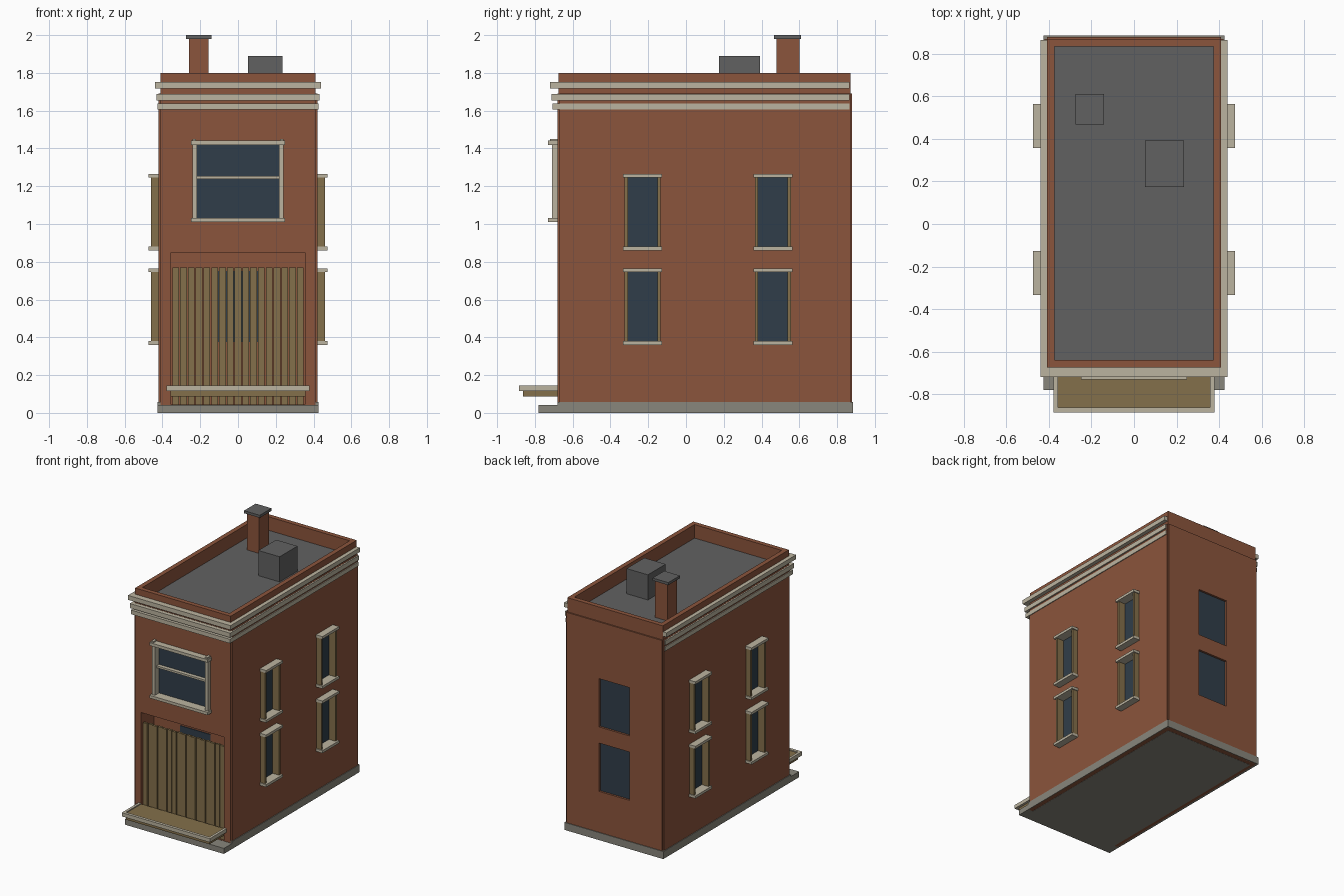
import bpy, bmesh

if "Cube" in bpy.data.objects:
    bpy.data.objects.remove(bpy.data.objects["Cube"])


def material(name, r, g, b):
    m = bpy.data.materials.new(name)
    m.use_nodes = True
    m.diffuse_color = (r, g, b, 1)
    m.node_tree.nodes["Principled BSDF"].inputs["Base Color"].default_value = (r, g, b, 1)
    return m


brick = material("brick", 0.26, 0.09, 0.045)
cream = material("cream_trim", 0.5, 0.455, 0.35)
wood = material("olive_wood", 0.23, 0.16, 0.07)
grey = material("roof_grey", 0.12, 0.12, 0.12)
glass = material("dark_glass", 0.03, 0.048, 0.068)
stone = material("base_stone", 0.25, 0.24, 0.2)


def make_object(name, bm, mat):
    bmesh.ops.recalc_face_normals(bm, faces=bm.faces)
    mesh = bpy.data.meshes.new(name)
    bm.to_mesh(mesh)
    bm.free()
    mesh.materials.append(mat)
    obj = bpy.data.objects.new(name, mesh)
    bpy.context.collection.objects.link(obj)
    return obj


def boxes(name, mat, *ranges):
    """One object from boxes given as (x0, x1, y0, y1, z0, z1)."""
    bm = bmesh.new()
    for x0, x1, y0, y1, z0, z1 in ranges:
        for v in bmesh.ops.create_cube(bm, size=1)["verts"]:
            v.co = (x1 if v.co.x > 0 else x0,
                    y1 if v.co.y > 0 else y0,
                    z1 if v.co.z > 0 else z0)
    return make_object(name, bm, mat)


def ring(x, y0, y1, t, z0, z1):
    """Four boxes framing a rectangle, t thick."""
    return [(-x, x, y0, y0 + t, z0, z1), (-x, x, y1 - t, y1, z0, z1),
            (-x, -x + t, y0 + t, y1 - t, z0, z1), (x - t, x, y0 + t, y1 - t, z0, z1)]


def mirrored(box):
    x0, x1, *rest = box
    return [tuple(box), (-x1, -x0, *rest)]


# Brick body: rectangle with small notched corners
bm = bmesh.new()
plan = []
for sx, sy in ((-1, -1), (1, -1), (1, 1), (-1, 1)):
    near, far = (0.67, 0.68) if sy < 0 else (0.87, 0.88)
    corner = [(sx * 0.42, sy * near), (sx * 0.41, sy * near), (sx * 0.41, sy * far)]
    plan += corner if sx * sy > 0 else corner[::-1]
face = bm.faces.new([bm.verts.new((x, y, 0)) for x, y in plan])
top = bmesh.ops.extrude_face_region(bm, geom=[face])["geom"]
bmesh.ops.translate(bm, vec=(0, 0, 1.69),
                    verts=[v for v in top if isinstance(v, bmesh.types.BMVert)])
body = make_object("brick_body", bm, brick)

# Window positions: side window centres and the two storeys
centres = (-0.23, 0.46)
storeys = (0.375, 0.875)
h = 0.375

# Openings cut into the body
cuts = [(-0.355, 0.355, -0.8, -0.52, 0.045, 0.85),
        (-0.22, 0.22, -0.8, -0.655, 1.03, 1.42)]
for z in storeys:
    cuts.append((-0.13, 0.13, 0.86, 1, z, z + h))
    for y in centres:
        cuts += mirrored((0.4, 0.6, y - 0.085, y + 0.085, z, z + h))
cutter = boxes("opening_cutter", brick, *cuts)
cutter.hide_render = True
mod = body.modifiers.new("openings", 'BOOLEAN')
mod.operation, mod.solver, mod.object = 'DIFFERENCE', 'EXACT', cutter
bpy.context.view_layer.update()
cut_mesh = bpy.data.meshes.new_from_object(
    body.evaluated_get(bpy.context.evaluated_depsgraph_get()))
body.modifiers.clear()
body.data = cut_mesh
bpy.data.objects.remove(cutter)

# Parapet and roof
boxes("parapet", brick, *ring(0.41, -0.675, 0.87, 0.036, 1.69, 1.8))
boxes("roof_deck", grey, (-0.38, 0.38, -0.645, 0.84, 1.685, 1.695))
boxes("chimney", brick, (-0.26, -0.155, 0.48, 0.6, 1.69, 1.98))
boxes("chimney_cap", grey, (-0.275, -0.14, 0.467, 0.61, 1.98, 2.0))
boxes("roof_vent", grey, (0.052, 0.235, 0.175, 0.393, 1.69, 1.89))

# Cornice bands around the front and sides
for i, (z0, z1, p) in enumerate(((1.605, 1.637, 0.016), (1.653, 1.688, 0.021),
                                 (1.718, 1.752, 0.03))):
    boxes("cornice_band_%d" % (i + 1), cream,
          (-0.41 - p, 0.41 + p, -0.69 - p, -0.66, z0, z1),
          *mirrored((0.4, 0.41 + p, -0.66, 0.866, z0, z1)))

# Stone base, floor and front stoop
boxes("base_skirt", stone, *mirrored((0.41, 0.425, -0.68, 0.87, 0, 0.058)),
      (-0.425, 0.425, 0.87, 0.885, 0, 0.058))
boxes("floor_slab", stone, (-0.385, 0.385, -0.68, 0.84, -0.001, 0.01))
boxes("front_stoop", stone, (-0.425, 0.425, -0.78, -0.675, 0, 0.043))

# Side and back windows
sills, jambs, panes = [], [], []
for z in storeys:
    panes.append((-0.13, 0.13, 0.858, 0.864, z, z + h))
    for y in centres:
        panes += mirrored((0.398, 0.404, y - 0.085, y + 0.085, z, z + h))
        for z0 in (z - 0.015, z + h - 0.005):
            sills += mirrored((0.404, 0.475, y - 0.103, y + 0.103, z0, z0 + 0.02))
        for s in (-0.087, 0.087):
            jambs += mirrored((0.404, 0.46, y + s - 0.009, y + s + 0.009, z, z + h))
boxes("window_sills", cream, *sills)
boxes("window_jambs", wood, *jambs)

# Large front window and the pane behind the door
panes += [(-0.22, 0.22, -0.66, -0.653, 1.03, 1.42),
          (-0.13, 0.13, -0.525, -0.517, 0.375, 0.75)]
boxes("window_panes", glass, *panes)
boxes("front_window_frame", cream,
      (-0.25, 0.25, -0.73, -0.66, 1.01, 1.032), (-0.25, 0.25, -0.73, -0.66, 1.418, 1.441),
      (-0.22, 0.22, -0.69, -0.655, 1.239, 1.254),
      *mirrored((0.216, 0.24, -0.71, -0.66, 1.03, 1.42)),
      *mirrored((0.222, 0.242, -0.72, -0.68, 1.441, 1.451)))

# Plank door
count, pitch = 17, 0.0412
planks = []
for i in range(count):
    x = (i - (count - 1) / 2) * pitch
    y = -0.668 + 0.006 * (i % 2)
    planks.append((x - 0.0178, x + 0.0178, y, y + 0.018, 0, 0.77))
boxes("door_planks", wood, *planks)

# Wooden ledge with a cream rim
boxes("ledge_board", wood, (-0.358, 0.358, -0.862, -0.675, 0.088, 0.138))
boxes("ledge_rim", cream, (-0.378, 0.378, -0.885, -0.862, 0.117, 0.146),
      *mirrored((0.358, 0.378, -0.862, -0.675, 0.117, 0.146)))
